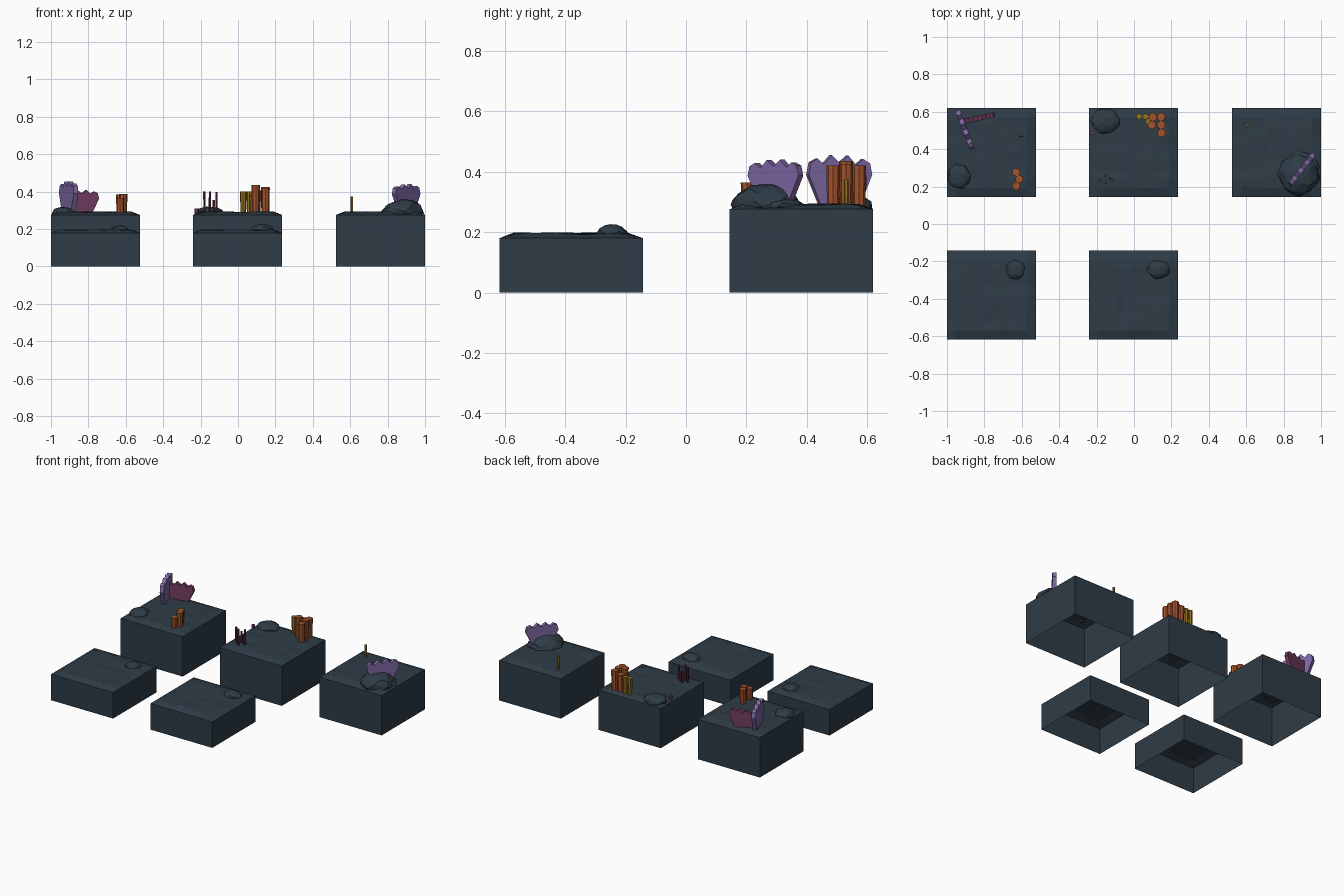
import bpy, bmesh, math, random
from mathutils import Vector

if "Cube" in bpy.data.objects:
    bpy.data.objects.remove(bpy.data.objects["Cube"])

random.seed(7)


def mat(name, rgb):
    m = bpy.data.materials.new(name)
    m.diffuse_color = (*rgb, 1)
    m.use_nodes = True
    m.node_tree.nodes["Principled BSDF"].inputs["Base Color"].default_value = m.diffuse_color
    return m


SLATE = mat("slate", (0.028, 0.045, 0.062))
PURPLE = mat("purple coral", (0.21, 0.14, 0.38))
PINK = mat("plum coral", (0.17, 0.045, 0.115))
ORANGE = mat("orange coral", (0.36, 0.085, 0.024))
YELLOW = mat("ochre coral", (0.30, 0.17, 0.014))
MAROON = mat("maroon coral", (0.11, 0.028, 0.07))


def finish(bm, name, material, normals=True):
    if normals:
        bmesh.ops.recalc_face_normals(bm, faces=bm.faces)
    me = bpy.data.meshes.new(name)
    bm.to_mesh(me)
    bm.free()
    me.materials.append(material)
    ob = bpy.data.objects.new(name, me)
    bpy.context.collection.objects.link(ob)
    return ob


def block(name, cx, cy, wall, h=0.2375, n=10):
    """Square block, open underneath, with a gently uneven raised top."""
    bm = bmesh.new()
    bmesh.ops.create_grid(bm, x_segments=n, y_segments=n, size=h)
    rim = [e for e in bm.edges if e.is_boundary]
    for v in bm.verts:
        edge = max(abs(v.co.x), abs(v.co.y)) > h - 0.001
        z = wall if edge else wall + 0.015 + random.uniform(-0.003, 0.004)
        v.co = Vector((v.co.x + cx, v.co.y + cy, z))
    ext = bmesh.ops.extrude_edge_only(bm, edges=rim)
    for v in ext["geom"]:
        if isinstance(v, bmesh.types.BMVert):
            v.co.z = 0
    ob = finish(bm, name, SLATE)
    if ob.data.polygons[n * n // 2].normal.z < 0:
        ob.data.flip_normals()


def rock(name, x, y, z, rx, ry, rz, n=26, tilt=0.0):
    """Faceted boulder: hull of random points on a half ellipsoid."""
    bm = bmesh.new()
    for i in range(n):
        a = i * 2.4 + random.uniform(-0.3, 0.3)
        t = (i + 0.5) / n
        r = math.sqrt(1 - t * t)
        px, py = r * math.cos(a), r * math.sin(a)
        bm.verts.new((x + rx * px, y + ry * py,
                      z + rz * (t * 0.95 + tilt * px * t)))
    for i in range(8):
        a = i * math.pi / 4
        bm.verts.new((x + rx * 0.93 * math.cos(a), y + ry * 0.93 * math.sin(a), z - 0.01))
    res = bmesh.ops.convex_hull(bm, input=bm.verts)
    loose = [v for v in bm.verts if not v.link_faces]
    bmesh.ops.delete(bm, geom=loose, context="VERTS")
    finish(bm, name, SLATE)


def fan(name, p, q, z0, z1, material, thick=0.026):
    """Upright crown-shaped plate spanning p to q in plan."""
    p, q = Vector((*p, 0)), Vector((*q, 0))
    mid, half = (p + q) / 2, (q - p) / 2
    side = Vector((-half.y, half.x, 0)).normalized() * thick / 2
    profile = [(-0.6, 0), (0.6, 0), (1, 0.62), (0.92, 0.86), (0.72, 0.93), (0.52, 0.82),
               (0.27, 1), (0.02, 0.84), (-0.25, 0.99), (-0.5, 0.8), (-0.72, 0.92),
               (-0.93, 0.84), (-1, 0.62)]
    bm = bmesh.new()
    rings = []
    for s in (-1, 1):
        rings.append([bm.verts.new(mid + half * u + side * s + Vector((0, 0, z0 + (z1 - z0) * w)))
                      for u, w in profile])
    bm.faces.new(rings[0])
    bm.faces.new(rings[1][::-1])
    k = len(profile)
    for i in range(k):
        j = (i + 1) % k
        bm.faces.new((rings[0][i], rings[1][i], rings[1][j], rings[0][j]))
    finish(bm, name, material)


def columns(name, items, z0, r, material, sides=8, flare=1.15):
    """Cluster of prism stalks; items are (x, y, top height)."""
    bm = bmesh.new()
    for x, y, top in items:
        res = bmesh.ops.create_cone(bm, cap_ends=True, segments=sides, radius1=r / flare,
                                    radius2=r, depth=top - z0)
        bmesh.ops.translate(bm, verts=res["verts"], vec=(x, y, (top + z0) / 2))
    finish(bm, name, material)


# Blocks: three tall at the back, two low at the front
for label, x in (("left", -0.7625), ("middle", -0.0025), ("right", 0.7625)):
    block("tall_block_" + label, x, 0.382, 0.276)
for label, x in (("left", -0.7625), ("middle", -0.0025)):
    block("low_block_" + label, x, -0.38, 0.18)

# Boulders
rock("low_rock_left", -0.633, -0.245, 0.19, 0.052, 0.056, 0.032)
rock("low_rock_middle", 0.13, -0.245, 0.19, 0.064, 0.052, 0.039)
rock("tall_rock_left", -0.935, 0.255, 0.285, 0.064, 0.07, 0.035)
rock("tall_rock_middle", -0.153, 0.55, 0.285, 0.08, 0.072, 0.038)
rock("big_rock", 0.88, 0.262, 0.285, 0.115, 0.115, 0.08, tilt=0.15)
rock("big_rock_base", 0.895, 0.295, 0.285, 0.1, 0.1, 0.038)
rock("pebble_left", -0.6, 0.47, 0.287, 0.022, 0.006, 0.008, 14)
rock("pebble_right", 0.59, 0.2, 0.287, 0.013, 0.013, 0.008, 14)

# Fan corals
fan("purple_fan_left", (-0.945, 0.612), (-0.866, 0.402), 0.285, 0.455, PURPLE)
fan("plum_fan", (-0.93, 0.545), (-0.745, 0.585), 0.285, 0.41, PINK)
fan("purple_fan_right", (0.833, 0.212), (0.965, 0.38), 0.3, 0.44, PURPLE)

# Column corals
columns("orange_columns_left", [(-0.63, 0.277, 0.385), (-0.613, 0.24, 0.388),
                                (-0.63, 0.203, 0.365)], 0.28, 0.022, ORANGE)
columns("orange_columns_middle", [(0.145, 0.573, 0.42), (0.145, 0.53, 0.425), (0.147, 0.487, 0.42),
                                  (0.095, 0.53, 0.435), (0.1, 0.572, 0.405)],
        0.28, 0.023, ORANGE)
columns("ochre_columns", [(0.028, 0.575, 0.4), (0.062, 0.575, 0.4), (0.077, 0.547, 0.38)],
        0.28, 0.017, YELLOW)
columns("ochre_stalk", [(0.608, 0.53, 0.375)], 0.28, 0.008, YELLOW, 6)

# Thin maroon stalks
columns("maroon_stalks", [(-0.18, 0.238, 0.4), (-0.153, 0.258, 0.37), (-0.15, 0.22, 0.4),
                          (-0.13, 0.245, 0.355), (-0.115, 0.24, 0.398)],
        0.28, 0.007, MAROON, 6)
columns("plum_stub", [(-0.222, 0.485, 0.31)], 0.28, 0.012, PINK, 5)
